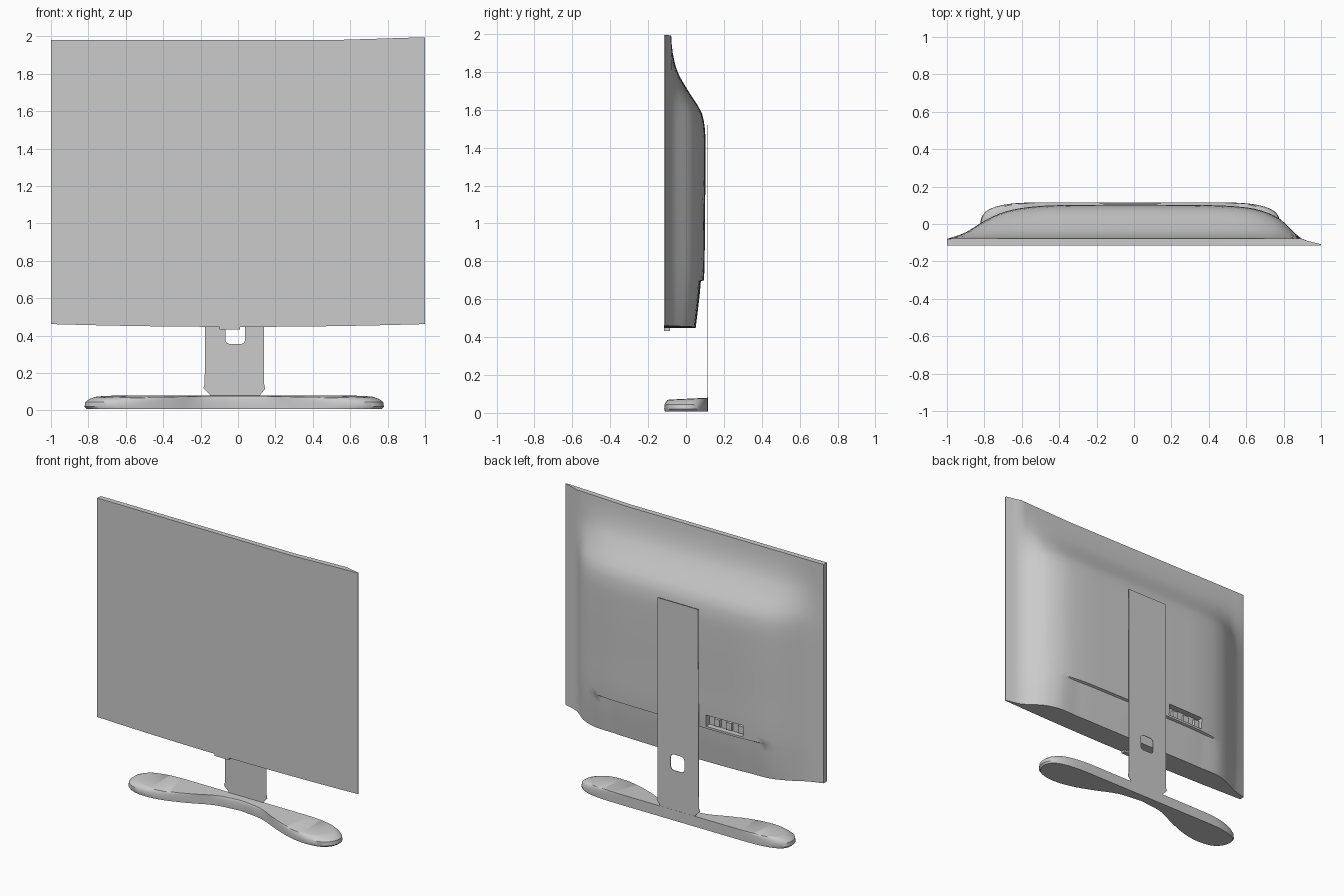
import bpy, bmesh, math

if "Cube" in bpy.data.objects:
    bpy.data.objects.remove(bpy.data.objects["Cube"])


def interp(pts, v):
    """Smooth (Hermite) interpolation through sorted (position, value) points."""
    n = len(pts)
    i = max(j for j in range(n - 1) if j == 0 or pts[j][0] <= v)

    def slope(k):
        a, b = pts[max(k - 1, 0)], pts[min(k + 1, n - 1)]
        return (b[1] - a[1]) / (b[0] - a[0])
    h = pts[i + 1][0] - pts[i][0]
    t = min(max((v - pts[i][0]) / h, 0), 1)
    return ((2*t**3 - 3*t**2 + 1) * pts[i][1] + (t**3 - 2*t**2 + t) * h * slope(i)
            + (3*t**2 - 2*t**3) * pts[i + 1][1] + (t**3 - t**2) * h * slope(i + 1))


def finish(name, bm, smooth=True):
    bmesh.ops.recalc_face_normals(bm, faces=bm.faces)
    mesh = bpy.data.meshes.new(name)
    bm.to_mesh(mesh)
    bm.free()
    ob = bpy.data.objects.new(name, mesh)
    bpy.context.collection.objects.link(ob)
    if smooth:
        bpy.ops.object.select_all(action='DESELECT')
        ob.select_set(True)
        bpy.context.view_layer.objects.active = ob
        bpy.ops.object.shade_smooth_by_angle(angle=math.radians(35))
    return ob


def box(name, x0, x1, y0, y1, z0, z1):
    bm = bmesh.new()
    bmesh.ops.create_cube(bm, size=1)
    bmesh.ops.scale(bm, vec=(x1 - x0, y1 - y0, z1 - z0), verts=bm.verts)
    bmesh.ops.translate(bm, vec=((x0 + x1) / 2, (y0 + y1) / 2, (z0 + z1) / 2), verts=bm.verts)
    return finish(name, bm, False)


# Monitor housing: flat front, back bulge from a plan and a side profile
FRONT = -0.115
PLAN = [(-1, -0.08), (-0.9, -0.045), (-0.82, 0.005), (-0.72, 0.055), (-0.6, 0.085),
        (-0.4, 0.1), (0.4, 0.1), (0.6, 0.088), (0.7, 0.065), (0.79, 0.02),
        (0.85, -0.04), (0.9, -0.08), (1, -0.108)]
SIDE = [(0.445, 0.065), (0.7, 0.092), (1.0, 0.097), (1.45, 0.1), (1.55, 0.09),
        (1.6, 0.073), (1.7, 0.01), (1.8, -0.045), (1.9, -0.07), (1.98, -0.078)]


def housing_point(x, z):
    plan = interp(PLAN, x)
    rim = min(-0.078, plan)
    y = rim + (plan - rim) * (interp(SIDE, z) + 0.078) / 0.178
    if z < 0.7:
        y -= 0.016 * min(max((0.68 - abs(x)) / 0.15, 0), 1)   # step below the seam
    if z == 0.445:
        z = 0.462 - 0.015 * (1 - x * x)
    if z == 1.98:
        z += 0.014 * min(max((x - 0.5) / 0.45, 0), 1)
    return x, y, z


xs = [-1 + i / 28 for i in range(57)]
zs = [0.445 + i * 0.0496 for i in range(5)] + [0.694] + [0.7 + i * 0.04 for i in range(33)]
zs[-1] = 1.98
bm = bmesh.new()
grid = [[bm.verts.new(housing_point(x, z)) for x in xs] for z in zs]
for a, b in zip(grid, grid[1:]):
    for i in range(len(xs) - 1):
        bm.faces.new((a[i], a[i + 1], b[i + 1], b[i]))
rim = (grid[0] + [r[-1] for r in grid[1:]] + grid[-1][-2::-1]
       + [r[0] for r in grid[-2:0:-1]])
front = [bm.verts.new((v.co.x, FRONT, v.co.z)) for v in rim]
for i in range(len(rim)):
    bm.faces.new((rim[i - 1], rim[i], front[i], front[i - 1]))
bm.faces.new(front)
housing = finish("monitor_housing", bm)

# Port recess cut into the back, with small sockets inside
cutter = box("port_cutter", -0.5, -0.22, 0.055, 0.2, 0.715, 0.795)
cutter.hide_render = True
cutter.hide_viewport = True
mod = housing.modifiers.new("port_recess", 'BOOLEAN')
mod.object = cutter
mod.operation = 'DIFFERENCE'
for i, x in enumerate((-0.47, -0.38, -0.29)):
    box(f"port_socket_{i + 1}", x - 0.02, x + 0.02, 0.05, 0.075, 0.725, 0.775)

# Small lip under the lower front edge
box("lower_lip", -0.1, 0.01, FRONT, FRONT + 0.03, 0.433, 0.46)


# Stand neck: thin plate with a cable hole
def spline(curve, pts):
    s = curve.splines.new('POLY')
    s.points.add(len(pts) - 1)
    for p, (x, z) in zip(s.points, pts):
        p.co = (x, z, 0, 1)
    s.use_cyclic_u = True


def chamfered(x0, x1, z0, z1, c):
    return [(x0 + c, z0), (x1 - c, z0), (x1 - c*.3, z0 + c*.3), (x1, z0 + c), (x1, z1 - c),
            (x1 - c*.3, z1 - c*.3), (x1 - c, z1), (x0 + c, z1), (x0 + c*.3, z1 - c*.3),
            (x0, z1 - c), (x0, z0 + c), (x0 + c*.3, z0 + c*.3)]


curve = bpy.data.curves.new("stand_neck", 'CURVE')
curve.dimensions = '2D'
curve.fill_mode = 'BOTH'
curve.extrude = 0.002
spline(curve, [(-0.145, 0.06), (0.11, 0.06), (0.12, 0.085), (0.145, 0.115), (0.14, 0.14),
               (0.14, 1.52), (-0.172, 1.52), (-0.178, 0.14), (-0.185, 0.12), (-0.15, 0.085)])
spline(curve, chamfered(-0.067, 0.038, 0.355, 0.465, 0.022))
neck = bpy.data.objects.new("stand_neck", curve)
bpy.context.collection.objects.link(neck)
neck.rotation_euler.x = math.pi / 2
neck.location.y = 0.112

# Base: bow-tie outline, mirrored half, stacked in tapering layers
HALF = [(0, 0.115), (0.3, 0.115), (0.56, 0.114), (0.69, 0.1), (0.77, 0.068), (0.8, 0.015),
        (0.785, -0.05), (0.73, -0.098), (0.62, -0.115), (0.49, -0.095), (0.34, -0.04),
        (0.18, 0.03), (0, 0.055)]
xpts = [(i, p[0]) for i, p in enumerate(HALF)]
ypts = [(i, p[1]) for i, p in enumerate(HALF)]
steps = [i / 4 for i in range(4 * (len(HALF) - 1) + 1)]
half = [(interp(xpts, t), min(interp(ypts, t), 0.115)) for t in steps]
outline = half + [(-x, y) for x, y in half[-2:0:-1]]
bm = bmesh.new()
rings = []
for z, s in ((0.008, 0.985), (0.02, 1), (0.045, 0.995), (0.065, 0.97), (0.077, 0.93), (0.08, 0.89)):
    rings.append([bm.verts.new((x * s - 0.02, 0.115 - (0.115 - y) * s,
                                z - (0.01 * (0.115 - y) / 0.23 if z > 0.05 else 0)))
                  for x, y in outline])
for a, b in zip(rings, rings[1:]):
    for i in range(len(a)):
        bm.faces.new((a[i - 1], a[i], b[i], b[i - 1]))
caps = [bm.faces.new(rings[0]), bm.faces.new(rings[-1])]
bmesh.ops.triangulate(bm, faces=caps)
finish("stand_base", bm)
